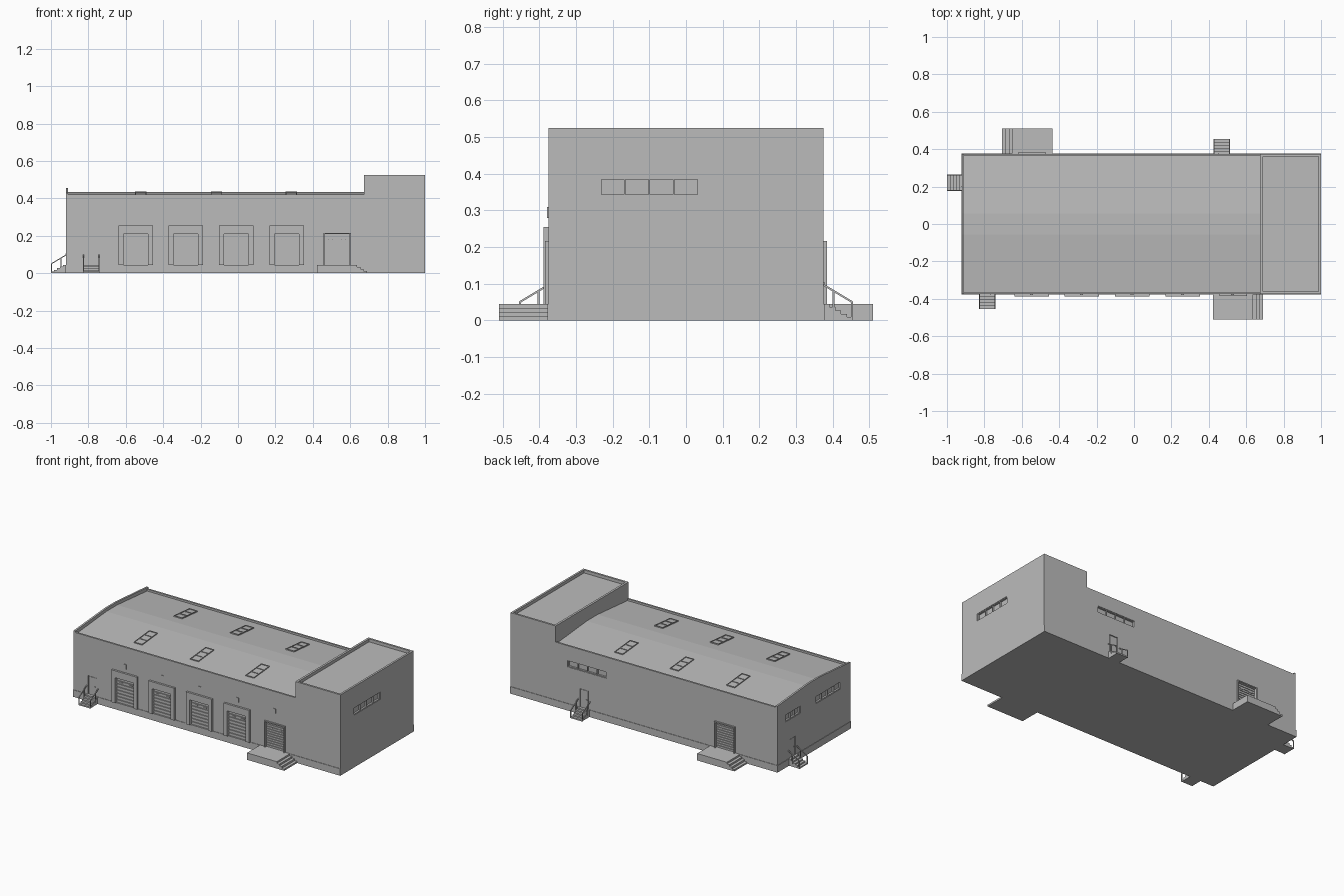
import bpy, bmesh, math
from mathutils import Matrix, Vector

cube = bpy.data.objects.get("Cube")
if cube:
    bpy.data.objects.remove(cube, do_unlink=True)

grey = bpy.data.materials.new("concrete_grey")
grey.use_nodes = True
grey.diffuse_color = (0.5, 0.5, 0.5, 1)
grey.node_tree.nodes["Principled BSDF"].inputs["Base Color"].default_value = (0.5, 0.5, 0.5, 1)

HALF = 0.375          # half depth of the building
LEFT, RIGHT, STEP = -0.92, 1.0, 0.675
FLOOR = 0.045         # dock and door level
cutters = []


def finish(name, bm, frame):
    bmesh.ops.recalc_face_normals(bm, faces=bm.faces)
    me = bpy.data.meshes.new(name)
    bm.to_mesh(me)
    bm.free()
    me.transform(frame)
    me.materials.append(grey)
    ob = bpy.data.objects.new(name, me)
    bpy.context.collection.objects.link(ob)
    return ob


def boxes(name, spans, frame=Matrix()):
    """One object made of boxes given as (x0, x1, y0, y1, z0, z1)."""
    bm = bmesh.new()
    for x0, x1, y0, y1, z0, z1 in spans:
        size = Matrix.Diagonal((x1 - x0, y1 - y0, z1 - z0, 1))
        mid = Vector((x0 + x1, y0 + y1, z0 + z1)) / 2
        bmesh.ops.create_cube(bm, size=1, matrix=Matrix.Translation(mid) @ size)
    return finish(name, bm, frame)


def prism(name, profile, axis, start, end, frame=Matrix()):
    """Extrude a 2D profile along the x or y axis."""
    bm = bmesh.new()
    place = (lambda a, p: (a, *p)) if axis == "x" else (lambda a, p: (p[0], a, p[1]))
    face = bm.faces.new([bm.verts.new(place(start, p)) for p in profile])
    move = Vector((end - start, 0, 0)) if axis == "x" else Vector((0, end - start, 0))
    new = bmesh.ops.extrude_face_region(bm, geom=[face])["geom"]
    bmesh.ops.translate(bm, vec=move, verts=[v for v in new if isinstance(v, bmesh.types.BMVert)])
    return finish(name, bm, frame)


def wall(side, pos):
    """Frame on a wall: local x runs along it, local -y points outward."""
    turn, spot = {"front": (0, (pos, -HALF)), "back": (180, (pos, HALF)),
                  "left": (-90, (LEFT, pos)), "right": (90, (RIGHT, pos))}[side]
    return Matrix.Translation((*spot, 0)) @ Matrix.Rotation(math.radians(turn), 4, "Z")


def cutter(span, frame=Matrix()):
    ob = boxes("opening_cutter", [span], frame)
    ob.hide_render = True
    cutters.append(ob)


def surround(w, z0, z1, t, y0, y1):
    """Jambs and lintel around an opening of half width w."""
    return [(-w - t, -w, y0, y1, z0, z1 + t), (w, w + t, y0, y1, z0, z1 + t),
            (-w, w, y0, y1, z1, z1 + t)]


def shutter(name, frame, w, z0, z1, slats):
    """Recessed roller shutter with raised slats and two small vision slots."""
    cutter((-w, w, -0.02, 0.012, z0, z1), frame)
    pitch = (z1 - z0) / slats
    parts = [(-w, w, 0.006, 0.014, z0 + i * pitch, z0 + (i + 0.8) * pitch) for i in range(slats)]
    slot_z = z0 + (z1 - z0) * 0.78
    parts += [(s * w / 2 - 0.012, s * w / 2 + 0.012, 0.003, 0.008, slot_z, slot_z + 0.006)
              for s in (-1, 1)]
    boxes(name, parts, frame)


def window(name, side, pos, length, z0, z1, panes):
    """Recessed strip window with a rim and mullions."""
    frame = wall(side, pos)
    h, t = length / 2, 0.004
    cutter((-h, h, -0.02, 0.015, z0, z1), frame)
    bars = [(-h + i * (length - t) / panes, -h + i * (length - t) / panes + t, 0.003, 0.016, z0, z1)
            for i in range(panes + 1)]
    bars += [(-h, h, 0.003, 0.016, z0, z0 + t), (-h, h, 0.003, 0.016, z1 - t, z1)]
    boxes(name, bars, frame)


def entrance(name, side, pos):
    """Personnel door with a flight of steps and two handrails."""
    frame = wall(side, pos)
    w, run, count = 0.044, 0.08, 5
    cutter((-0.03, 0.03, -0.02, 0.006, FLOOR, 0.165), frame)
    boxes(name + "_door", [(-0.026, 0.026, 0.003, 0.008, FLOOR, 0.161),
                           (0.016, 0.021, -0.002, 0.004, 0.1, 0.105)], frame)
    boxes(name + "_steps", [(-w + 0.004, w - 0.004, -run * (i + 1) / count, -run * i / count,
                             0, FLOOR * (1 - i / count)) for i in range(count)], frame)
    rise = lambda y: 0.1 + y * 0.6
    for s in (-1, 1):
        a, b = sorted((s * w, s * (w - 0.005)))
        prism(name + "_handrail", [(0, rise(0)), (0, rise(0) - 0.006), (-run, rise(-run) - 0.006),
                                   (-run, rise(-run))], "x", a, b, frame)
        boxes(name + "_rail_posts", [(a, b, y, y + 0.005, z, rise(y)) for y, z in
                                     ((-run, 0), (-0.03, 0.02))], frame)


def loading_platform(name, side, pos):
    """Raised platform with side steps and a framed shutter door."""
    frame = wall(side, pos)
    prism(name + "_platform", [(-0.108, 0), (0.16, 0), (0.16, 0.011), (0.142, 0.011), (0.142, 0.023),
                               (0.124, 0.023), (0.124, 0.034), (0.106, 0.034), (0.106, FLOOR),
                               (-0.108, FLOOR)], "y", -0.135, 0, frame)
    boxes(name + "_frame", surround(0.066, FLOOR, 0.209, 0.007, -0.01, 0.002), frame)
    shutter(name + "_shutter", frame, 0.066, FLOOR, 0.209, 11)


# Hall and tall end block as one stepped body
body = prism("building_body", [(LEFT, 0), (RIGHT, 0), (RIGHT, 0.525), (STEP, 0.525),
                               (STEP, 0.42), (LEFT, 0.42)], "y", -HALF, HALF)
cutter((LEFT + 0.012, STEP, -0.363, 0.363, 0.385, 0.46))
cutter((STEP + 0.014, RIGHT - 0.013, -0.362, 0.362, 0.505, 0.6))

# Low pitched roof with a flattened ridge, and the raised gable parapet
prism("hall_roof", [(-0.363, 0.38), (0.363, 0.38), (0.363, 0.408), (0.055, 0.435),
                    (-0.055, 0.435), (-0.363, 0.408)], "x", LEFT + 0.012, STEP)
prism("gable_parapet", [(-HALF, 0.4), (HALF, 0.4), (HALF, 0.43), (0.055, 0.455),
                        (-0.055, 0.455), (-HALF, 0.43)], "x", LEFT, LEFT + 0.012)

# Base course
p = 0.003
boxes("base_course", [(LEFT - p, RIGHT, -HALF - p, HALF + p, 0, FLOOR)])

# Skylights lying on the roof slopes
slope = math.atan2(0.027, 0.308)
for x in (-0.52, -0.115, 0.285):
    for s in (-1, 1):
        lie = Matrix.Translation((x, s * 0.205, 0.4215)) @ Matrix.Rotation(-s * slope, 4, "X")
        rim = [(-0.03, -0.026, -0.08, 0.08, -0.004, 0.007), (0.026, 0.03, -0.08, 0.08, -0.004, 0.007)]
        rim += [(-0.026, 0.026, y - 0.002, y + 0.002, -0.004, 0.007)
                for y in (-0.078, -0.026, 0.026, 0.078)]
        boxes("skylight", rim + [(-0.026, 0.026, -0.076, 0.076, -0.004, 0.003)], lie)

# Four dock doors along the front
for x in (-0.547, -0.28, -0.01, 0.26):
    dock = wall("front", x)
    boxes("dock_surround", surround(0.066, FLOOR, 0.21, 0.026, -0.013, 0.002)
          + [(-0.092, 0.092, -0.004, 0.002, 0.235, 0.255)], dock)
    boxes("dock_top_trim", [(-0.092, 0.092, -0.013, 0, 0.236, 0.255)], dock)
    shutter("dock_shutter", dock, 0.066, FLOOR, 0.21, 8)

# Small plates above the front doors
for x in (-0.547, -0.28, -0.01, 0.26, 0.527):
    boxes("door_plate", [(-0.008, 0.008, -0.004, 0.001, 0.28, 0.31)], wall("front", x))

loading_platform("front_loading", "front", 0.53)
loading_platform("back_loading", "back", -0.545)

entrance("front_entrance", "front", -0.785)
entrance("back_entrance", "back", 0.47)
entrance("side_entrance", "left", 0.22)

# Strip windows
window("right_window", "right", -0.1, 0.27, 0.34, 0.388, 4)
window("back_window", "back", 0.45, 0.28, 0.282, 0.325, 4)
window("left_window_small", "left", 0.215, 0.15, 0.295, 0.342, 3)
window("left_window_large", "left", -0.148, 0.255, 0.295, 0.342, 4)

# Cut all openings into the body
bpy.context.view_layer.objects.active = body
for tool in cutters:
    mod = body.modifiers.new("opening", "BOOLEAN")
    mod.operation, mod.solver, mod.object = "DIFFERENCE", "EXACT", tool
    bpy.ops.object.modifier_apply(modifier=mod.name)
    bpy.data.objects.remove(tool, do_unlink=True)
